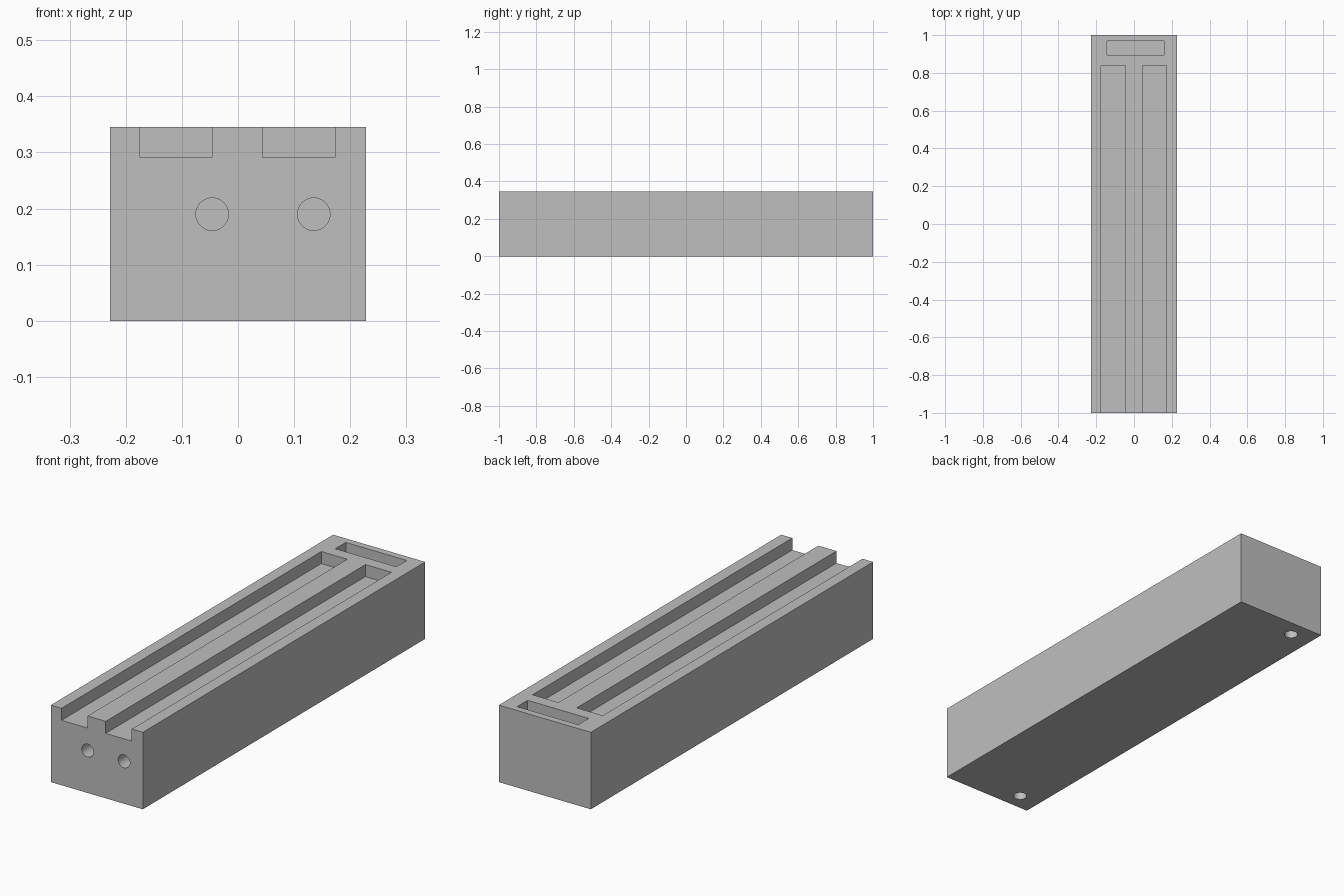
import bpy
import math

default = bpy.data.objects.get("Cube")
if default:
    bpy.data.objects.remove(default, do_unlink=True)

WIDTH, LENGTH, HEIGHT = 0.456, 2.0, 0.345
HOLE_RADIUS = 0.029
EXTRA = 0.05  # how far cutters stick out of the block

grey = bpy.data.materials.new("plain grey")
grey.use_nodes = True
colour = (0.52, 0.52, 0.52, 1)
grey.diffuse_color = colour
grey.node_tree.nodes["Principled BSDF"].inputs["Base Color"].default_value = colour


def box(name, low, high):
    """Box between two opposite corners."""
    bpy.ops.mesh.primitive_cube_add(size=1)
    ob = bpy.context.object
    ob.name = name
    for v in ob.data.vertices:
        v.co = [h if c > 0 else l for c, l, h in zip(v.co, low, high)]
    ob.data.materials.append(grey)
    return ob


def drill(name, location, depth, tilt=0):
    """Round cutter centred on the surface it enters."""
    bpy.ops.mesh.primitive_cylinder_add(vertices=48, radius=HOLE_RADIUS, depth=2 * depth,
                                        location=location, rotation=(tilt, 0, 0))
    ob = bpy.context.object
    ob.name = name
    ob.data.materials.append(grey)
    return ob


# Main block
block = box("block", (-WIDTH / 2, -LENGTH / 2, 0), (WIDTH / 2, LENGTH / 2, HEIGHT))
cutters = []

# Two long channels, open at the front
for side, x0, x1 in (("right", -0.175, -0.046), ("left", 0.044, 0.173)):
    cutters.append(box(side + "_channel_cutter", (x0, -LENGTH / 2 - EXTRA, 0.291),
                       (x1, 0.84, HEIGHT + EXTRA)))

# Cross slot behind the channels
cutters.append(box("slot_cutter", (-0.144, 0.895, 0.22), (0.159, 0.969, HEIGHT + EXTRA)))

# Two round holes in the front
for x in (-0.046, 0.135):
    cutters.append(drill("front_hole_cutter", (x, -LENGTH / 2, 0.19), 0.15, math.pi / 2))

# Two round holes underneath
for y in (-0.921, 0.921):
    cutters.append(drill("bottom_hole_cutter", (-0.123, y, 0), 0.1))

# Cut the block and discard the cutters
bpy.ops.object.select_all(action="DESELECT")
block.select_set(True)
bpy.context.view_layer.objects.active = block
for cutter in cutters:
    cutter.hide_render = True
    mod = block.modifiers.new("cut", "BOOLEAN")
    mod.operation = "DIFFERENCE"
    mod.solver = "EXACT"
    mod.object = cutter
    bpy.ops.object.modifier_apply(modifier=mod.name)
    bpy.data.objects.remove(cutter, do_unlink=True)

bpy.ops.object.shade_smooth_by_angle(angle=math.radians(30))
